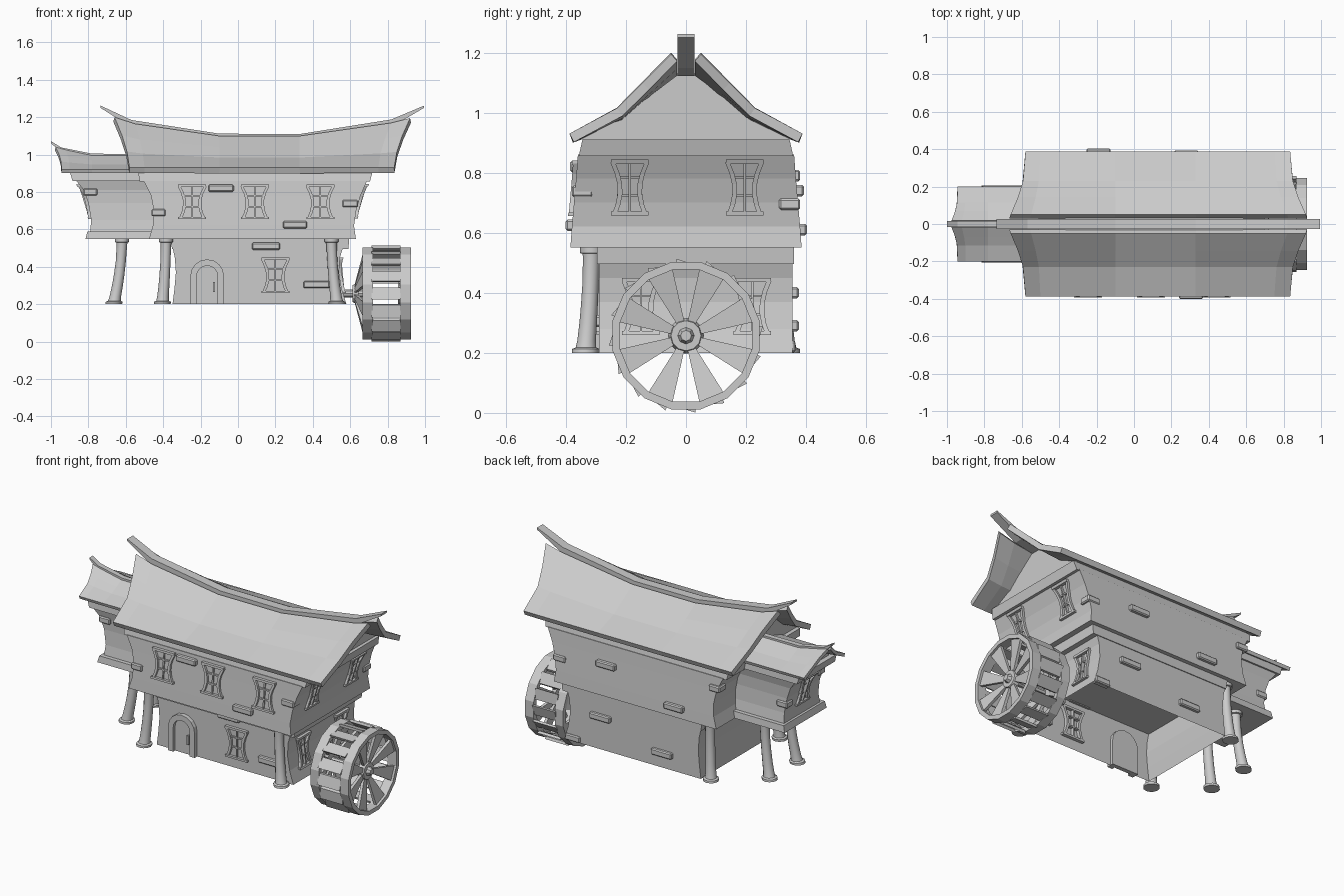
import bpy, bmesh
from math import sin, cos, pi
from mathutils import Vector

if "Cube" in bpy.data.objects:
    bpy.data.objects.remove(bpy.data.objects["Cube"])


def mesh(name, verts, faces, recalc=True):
    me = bpy.data.meshes.new(name)
    me.from_pydata([tuple(v) for v in verts], [], faces)
    if recalc:
        bm = bmesh.new()
        bm.from_mesh(me)
        bmesh.ops.recalc_face_normals(bm, faces=bm.faces)
        bm.to_mesh(me)
        bm.free()
    ob = bpy.data.objects.new(name, me)
    bpy.context.collection.objects.link(ob)
    return ob


def loft(name, rings, cap0=True, cap1=True, closed=False):
    n, m = len(rings[0]), len(rings)
    verts = [v for r in rings for v in r]
    faces = [(a * n + i, a * n + (i + 1) % n, (a + 1) % m * n + (i + 1) % n, (a + 1) % m * n + i)
             for a in range(m if closed else m - 1) for i in range(n)]
    if not closed:
        if cap0:
            faces.append(tuple(range(n)))
        if cap1:
            faces.append(tuple(range((m - 1) * n, m * n)))
    return mesh(name, verts, faces)


def lerp_table(table, x, col=1):
    if x <= table[0][0]:
        return table[0][col]
    for a, b in zip(table, table[1:]):
        if x <= b[0]:
            return a[col] + (b[col] - a[col]) * (x - a[0]) / (b[0] - a[0])
    return table[-1][col]


def body(name, secs, open_bottom=False):
    rings = [[(x0, y0, z), (x1, y0, z), (x1, y1, z), (x0, y1, z)] for z, x0, x1, y0, y1 in secs]
    return loft(name, rings, cap0=not open_bottom)


# walls: (z, x0, x1, y0, y1)
LOWER = [(.2, -.35, .58, -.29, .355), (.28, -.34, .555, -.29, .355), (.37, -.332, .54, -.29, .355),
         (.45, -.338, .545, -.29, .355), (.55, -.36, .575, -.29, .355)]
UPPER = [(.55, -.475, .63, -.385, .385), (.62, -.455, .62, -.38, .38), (.70, -.45, .632, -.373, .373),
         (.78, -.465, .655, -.366, .366), (.86, -.505, .69, -.36, .36)]
ANNEX = [(.59, -.79, -.44, -.175, .175), (.65, -.785, -.44, -.165, .165), (.74, -.80, -.44, -.16, .16),
         (.81, -.825, -.44, -.163, .163), (.86, -.865, -.44, -.175, .175)]
body("ground_floor_walls", LOWER, True)
body("upper_floor_walls", UPPER)
body("annex_walls", ANNEX)
body("ground_floor_beam", [(.495, -.352, .59, -.297, .36), (.55, -.362, .595, -.297, .36)])
body("upper_top_plate", [(.855, -.525, .705, -.357, .357), (.91, -.535, .72, -.345, .345)])
body("annex_base", [(.55, -.815, -.44, -.205, .205), (.59, -.805, -.44, -.2, .2)])
body("annex_top_plate", [(.86, -.885, -.44, -.185, .185), (.91, -.90, -.44, -.18, .18)])


# roofs: sagging sheet per side, given thickness
def roof(name, ridge, eave_x, z0, prof, thick, gx, beam, bw):
    verts, faces = [], []
    n = len(ridge)
    for s in (1, -1):
        base = len(verts)
        for y, f, b in prof:
            for (rx, rz), ex in zip(ridge, eave_x):
                verts.append((ex + (rx - ex) * b, s * y, z0 + (rz - z0) * f))
        for r in range(len(prof) - 1):
            for i in range(n - 1):
                q = (base + r * n + i, base + r * n + i + 1, base + r * n + n + i + 1, base + r * n + n + i)
                faces.append(q[::-1] if s > 0 else q)
    ob = mesh(name, verts, faces, False)
    mod = ob.modifiers.new("thickness", 'SOLIDIFY')
    mod.thickness, mod.offset = thick, -1
    # gable filling under the roof
    rings = []
    y1, f1 = prof[1][0], prof[1][1]
    for x in [gx[0]] + [p[0] for p in ridge if gx[0] < p[0] < gx[1]] + [gx[1]]:
        rz = lerp_table(ridge, x)
        zm = z0 + (rz - z0) * f1 - thick * .9
        e = prof[0][0] - .035
        rings.append([(x, -e, z0 - .02), (x, e, z0 - .02), (x, y1, zm), (x, .03, rz - thick * .9),
                      (x, -.03, rz - thick * .9), (x, -y1, zm)])
    loft(name + "_gable", rings)
    # upswept ridge beam
    rings = [[(x, -bw, z - h), (x, bw, z - h), (x, bw, z), (x, -bw, z)] for x, z, h in beam]
    loft(name + "_ridge_beam", rings)


roof("main_roof", [(-.66, 1.20), (-.55, 1.165), (-.1, 1.1), (.33, 1.1), (.82, 1.17), (.92, 1.195)],
     [-.58, -.5, -.1, .33, .75, .835], .93,
     [(.388, 0, 0), (.23, .32, .17), (.145, .64, .5), (.05, 1, 1)], .032, (-.51, .70),
     [(-.735, 1.262, .012), (-.57, 1.185, .04), (-.1, 1.112, .05), (.33, 1.11, .05),
      (.82, 1.188, .04), (.995, 1.262, .012)], .028)
roof("annex_roof", [(-.975, 1.04), (-.92, 1.025), (-.78, .995), (-.5, .995)],
     [-.943, -.9, -.78, -.5], .92,
     [(.2, 0, 0), (.115, .36, .1), (.07, .66, .4), (.02, 1, 1)], .02, (-.87, -.45),
     [(-1, 1.072, .01), (-.945, 1.038, .03), (-.78, 1.005, .035), (-.48, 1.003, .035)], .016)


# wall-hugging trim: polygons in (u, z), extruded off the wall by depth d
def trim(name, place, polys):
    verts, faces = [], []
    for pts, d in polys:
        b, n = len(verts), len(pts)
        verts += [place(u, z, e) for e in (-.02, d) for u, z in pts]
        faces += [tuple(b + i for i in range(n)), tuple(b + n + i for i in range(n))]
        faces += [(b + i, b + (i + 1) % n, b + n + (i + 1) % n, b + n + i) for i in range(n)]
    return mesh(name, verts, faces)


def front(secs):
    return lambda u, z, d: Vector((u, lerp_table(secs, z, 3) - d, z))


def right(secs):
    return lambda u, z, d: Vector((lerp_table(secs, z, 2) + d, u, z))


def left(secs):
    return lambda u, z, d: Vector((lerp_table(secs, z, 1) - d, u, z))


def rect(u0, u1, z0, z1, d):
    return ([(u0, z0), (u1, z0), (u1, z1), (u0, z1)], d)


def window(name, place, u, z0, w, h=.185):
    half = [(t, w * (.32 + .18 * abs(2 * t - .95) ** 1.8)) for t in (0, .2, .4, .6, .8, 1)]
    polys = [rect(u - w * .5, u + w * .5, z0 + h - .014, z0 + h, .018),
             rect(u - w * .5, u + w * .5, z0, z0 + .012, .016),
             rect(u - .004, u + .004, z0, z0 + h - .01, .009)]
    for s in (1, -1):
        for (ta, wa), (tb, wb) in zip(half, half[1:]):
            za, zb = z0 + ta * (h - .01), z0 + tb * (h - .01)
            polys.append(([(u + s * wa, za), (u + s * wb, zb), (u + s * (wb - .016), zb),
                           (u + s * (wa - .016), za)], .014))
    for t in (.36, .68):
        hw = lerp_table(half, t)
        polys.append(rect(u - hw, u + hw, z0 + h * t - .004, z0 + h * t + .004, .009))
    trim(name, place, polys)


for i, x in enumerate((-.245, .09, .44)):
    window(f"upper_front_window_{i}", front(UPPER), x, .655, .15)
window("lower_front_window", front(LOWER), .2, .26, .15, .19)
for i, y in enumerate((-.187, .195)):
    window(f"upper_side_window_{i}", right(UPPER), y, .658, .125)
for i, y in enumerate((-.15, .22)):
    window(f"lower_side_window_{i}", right(LOWER), y, .26, .125, .19)
window("annex_window", left(ANNEX), 0, .655, .125)

# arched door
arc = [(cos(a * pi / 8), sin(a * pi / 8)) for a in range(9)]


def arch(r):
    return [(-.165 + r, .2)] + [(-.165 + r * c, .35 + r * s) for c, s in arc] + [(-.165 - r, .2)]


outer, inner = arch(.09), arch(.056)
trim("door_frame", front(LOWER), [([a, b, d, c], .025) for a, b, c, d in
                                  zip(outer, outer[1:], inner, inner[1:])])
trim("door_panel", front(LOWER), [(inner, .006)])
trim("door_handle", front(LOWER), [rect(-.133, -.123, .265, .32, .022)])


# protruding bricks
def brick(i, x, y, z, sx, sy, sz=.038):
    b = body(f"brick_{i}", [(z - sz / 2, x - sx / 2, x + sx / 2, y - sy / 2, y + sy / 2),
                            (z + sz / 2, x - sx / 2, x + sx / 2, y - sy / 2, y + sy / 2)])
    m = b.modifiers.new("bevel", 'BEVEL')
    m.width, m.segments = .006, 1


bricks = [(-.09, -.363, .82, .135, .045), (.305, -.378, .625, .13, .045), (.15, -.295, .51, .15, .045),
          (.42, -.29, .305, .14, .045), (.28, .37, .74, .13, .045), (-.19, .38, .61, .13, .045),
          (.33, .353, .40, .14, .045), (-.09, .353, .29, .14, .045), (.52, .345, .22, .1, .04),
          (.6, -.345, .738, .085, .07), (.6, .345, .695, .085, .07), (-.425, -.35, .69, .075, .07),
          (-.455, .345, .79, .075, .07), (-.79, -.145, .8, .075, .06), (-.77, .14, .7, .075, .06)]
for i, b in enumerate(bricks):
    brick(i, *b)


# curved pillars flaring outward to their feet
def pillar(name, x, y, dx, dy):
    rings = []
    for z, r in ((.2, .045), (.213, .045), (.218, .034), (.24, .031), (.3, .029), (.36, .028), (.43, .027),
                 (.515, .028), (.53, .029), (.532, .038), (.55, .038)):
        f = ((.55 - z) / .35) ** 1.8
        rings.append([(x + dx * f + r * cos(a * pi / 6), y + dy * f + r * sin(a * pi / 6), z) for a in range(12)])
    ob = loft(name, rings)
    for p in ob.data.polygons:
        p.use_smooth = len(p.vertices) == 4 and abs(p.normal.z) < .4


pillar("front_right_pillar", .50, -.315, .03, -.02)
pillar("front_left_pillar", -.385, -.315, -.02, -.02)
pillar("back_left_pillar", -.385, .315, -.02, .02)
pillar("annex_front_pillar", -.62, -.12, -.045, -.015)
pillar("annex_back_pillar", -.62, .12, -.045, .015)

# water wheel: rims, slats, dished wedge spokes, hubs and axle
WZ = .257


def wp(x, r, a, t=0):
    return Vector((x, r * cos(a) - t * sin(a), WZ + r * sin(a) + t * cos(a)))


def disc(name, x0, x1, r0, r1, n):
    loft(name, [[wp(x, r, 2 * pi * i / n) for i in range(n)] for x, r in ((x0, r0), (x1, r1))])


for name, x0, x1 in (("inner_rim", .665, .722), ("outer_rim", .866, .925)):
    loft(name, [[wp(x, r, 2 * pi * (i + .5) / 16) for x, r in ((x0, .25), (x1, .25), (x1, .224), (x0, .224))]
                for i in range(16)], closed=True)
for i in range(16):
    a = 2 * pi * i / 16
    loft(f"wheel_slat_{i}", [[wp(x, .238 + dr + t * .32, a, t) for t, dr in
                              ((-.032, -.008), (.032, -.008), (.032, .008), (-.032, .008))]
                             for x in (.715, .87)])
for side, xr, xh in (("inner", .672, .622), ("outer", .895, .862)):
    for i in range(8):
        a = 2 * pi * (i + .5) / 8
        loft(f"{side}_spoke_{i}", [[wp(x + dx, r, a, t) for t, dx in ((-w, 0), (w, 0), (w, .018), (-w, .018))]
                                   for x, r, w in ((xh, .04, .012), (xr, .232, .045))])
disc("inner_hub", .612, .645, .045, .06, 12)
disc("outer_hub", .855, .89, .06, .05, 12)
disc("axle", .50, .90, .022, .022, 10)
disc("axle_nut", .885, .912, .03, .018, 8)
